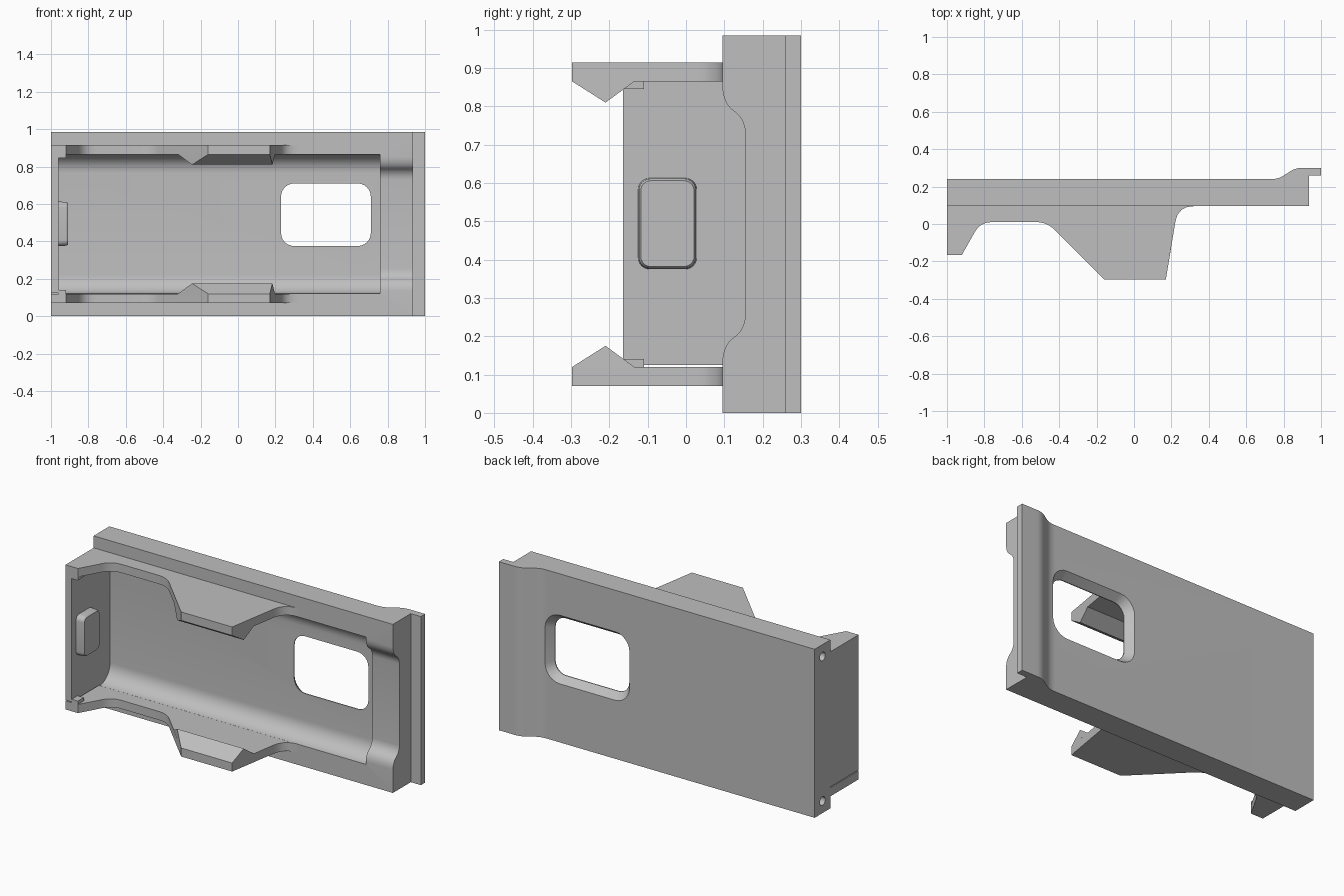
import bpy, bmesh, math

if "Cube" in bpy.data.objects:
    bpy.data.objects.remove(bpy.data.objects["Cube"], do_unlink=True)

H = 0.985  # overall height, the part is symmetric about H / 2
grey = bpy.data.materials.new("plain grey")
grey.use_nodes = True
grey.diffuse_color = (0.52, 0.52, 0.52, 1)
grey.node_tree.nodes["Principled BSDF"].inputs["Base Color"].default_value = (0.52, 0.52, 0.52, 1)


def bend(a, b, c, n=8):
    """Rounded corner from a to c around b."""
    return [tuple((1 - t) ** 2 * p + 2 * t * (1 - t) * q + t * t * r for p, q, r in zip(a, b, c))
            for t in [i / n for i in range(n + 1)]]


def rounded(u0, u1, v0, v1, r, n=6):
    """Rounded rectangle outline."""
    pts = []
    for k, (u, v) in enumerate([(u1 - r, v1 - r), (u0 + r, v1 - r), (u0 + r, v0 + r), (u1 - r, v0 + r)]):
        for i in range(n + 1):
            a = math.pi / 2 * (k + i / n)
            pts.append((u + r * math.cos(a), v + r * math.sin(a)))
    return pts


def place(axis, p, d):
    return {"x": (d, p[0], p[1]), "y": (p[0], d, p[1]), "z": (p[0], p[1], d)}[axis]


def loft(name, axis, sections):
    """Solid through matching outlines: sections are (offset, points)."""
    bm = bmesh.new()
    rings = [[bm.verts.new(place(axis, p, d)) for p in pts] for d, pts in sections]
    bm.faces.new(rings[0])
    bm.faces.new(rings[-1])
    for a, b in zip(rings, rings[1:]):
        for i in range(len(a)):
            j = (i + 1) % len(a)
            bm.faces.new((a[i], a[j], b[j], b[i]))
    bmesh.ops.recalc_face_normals(bm, faces=bm.faces)
    me = bpy.data.meshes.new(name)
    bm.to_mesh(me)
    bm.free()
    me.materials.append(grey)
    ob = bpy.data.objects.new(name, me)
    bpy.context.collection.objects.link(ob)
    return ob


def prism(name, axis, pts, lo, hi):
    return loft(name, axis, [(lo, pts), (hi, pts)])


def box(name, x0, x1, y0, y1, z0, z1):
    return prism(name, "z", [(x0, y0), (x1, y0), (x1, y1), (x0, y1)], z0, z1)


def cut(ob, cutters):
    for c in cutters:
        c.hide_render = True
        m = ob.modifiers.new("cut", "BOOLEAN")
        m.operation, m.solver, m.object = "DIFFERENCE", "EXACT", c
    dg = bpy.context.evaluated_depsgraph_get()
    me = bpy.data.meshes.new_from_object(ob.evaluated_get(dg))
    ob.modifiers.clear()
    ob.data = me
    for c in cutters:
        bpy.data.objects.remove(c, do_unlink=True)


def both_sides(half):
    """Complete a (y, z) outline by mirroring it about mid height."""
    return half + [(y, H - z) for y, z in reversed(half)]


# Back plate with raised lip at one end
plate = prism("back_plate", "z",
              [(-1, 0.095), (0.935, 0.095), (0.935, 0.26), (1, 0.26), (1, 0.3)]
              + bend((0.9, 0.3), (0.865, 0.3), (0.84, 0.284))
              + bend((0.79, 0.253), (0.765, 0.24), (0.73, 0.24)) + [(-1, 0.24)], 0, H)

# Rounded pocket, shallower end channel, flared window, end holes
arc = [(0.09 + 0.1 * math.sin(a), 0.765 + 0.1 * math.cos(a))
       for a in [math.pi / 2 * i / 10 for i in range(11)]]
pocket = prism("pocket_cutter", "x", both_sides([(0.03, 0.865)] + arc), -0.96, 0.76)
s_curve = (bend((0.095, 0.85), (0.097, 0.81), (0.122, 0.79))
           + bend((0.122, 0.79), (0.153, 0.77), (0.155, 0.73))[1:])
channel = prism("channel_cutter", "x", both_sides([(0.03, 0.85)] + s_curve), 0.7, 1.1)
window = loft("window_cutter", "y", [
    (0.1, rounded(0.23, 0.71, 0.375, 0.71, 0.07)),
    (0.195, rounded(0.23, 0.71, 0.375, 0.71, 0.07)),
    (0.25, rounded(0.19, 0.75, 0.335, 0.75, 0.1))])
holes = [prism("hole_cutter", "x", rounded(0.142, 0.192, z - 0.025, z + 0.025, 0.0249), -1.1, -0.9)
         for z in (0.07, H - 0.07)]
cut(plate, [pocket, channel, window] + holes)

# End wall with its raised pad
box("end_wall", -1, -0.96, -0.165, 0.095, 0.125, 0.865)
loft("end_pad", "x", [(-0.965, rounded(-0.125, 0.028, 0.375, 0.613, 0.03)),
                      (-0.918, rounded(-0.123, 0.026, 0.377, 0.611, 0.03)),
                      (-0.91, rounded(-0.118, 0.021, 0.382, 0.606, 0.026))])

# Side flanges with clip hooks and thickened end corners
outline = ([(-1, 0.095), (-1, -0.165), (-0.92, -0.165)]
           + bend((-0.855, -0.05), (-0.825, 0.01), (-0.76, 0.01))
           + bend((-0.52, 0.01), (-0.465, 0.01), (-0.42, -0.035))
           + [(-0.16, -0.297), (0.17, -0.297)]
           + bend((0.221, 0.01), (0.235, 0.095), (0.32, 0.095)))
hook_rows = [(-0.297, -0.16, 0.17, 0.865), (-0.21, -0.246, 0.184, 0.81), (-0.135, -0.32, 0.197, 0.865)]
for side, top in (("upper", True), ("lower", False)):
    f = (lambda z: z) if top else (lambda z: H - z)
    prism(side + "_flange", "z", outline, f(0.865), f(0.915))
    box(side + "_corner", -0.96, -0.92, -0.165, -0.11, f(0.845), f(0.865))
    # hook: triangular ridge whose ends follow the flange outline
    bm = bmesh.new()
    ends = [[bm.verts.new((r[k], r[0], f(r[3]))) for r in hook_rows] for k in (1, 2)]
    for e in ends:
        bm.faces.new(e)
    for i in range(3):
        j = (i + 1) % 3
        bm.faces.new((ends[0][i], ends[0][j], ends[1][j], ends[1][i]))
    bmesh.ops.recalc_face_normals(bm, faces=bm.faces)
    me = bpy.data.meshes.new(side + "_hook")
    bm.to_mesh(me)
    bm.free()
    me.materials.append(grey)
    bpy.context.collection.objects.link(bpy.data.objects.new(side + "_hook", me))

# Smooth the curved areas, keep hard edges
for ob in list(bpy.context.collection.objects):
    if ob.type == "MESH":
        bpy.ops.object.select_all(action="DESELECT")
        ob.select_set(True)
        bpy.context.view_layer.objects.active = ob
        bpy.ops.object.shade_smooth_by_angle(angle=math.radians(25))
